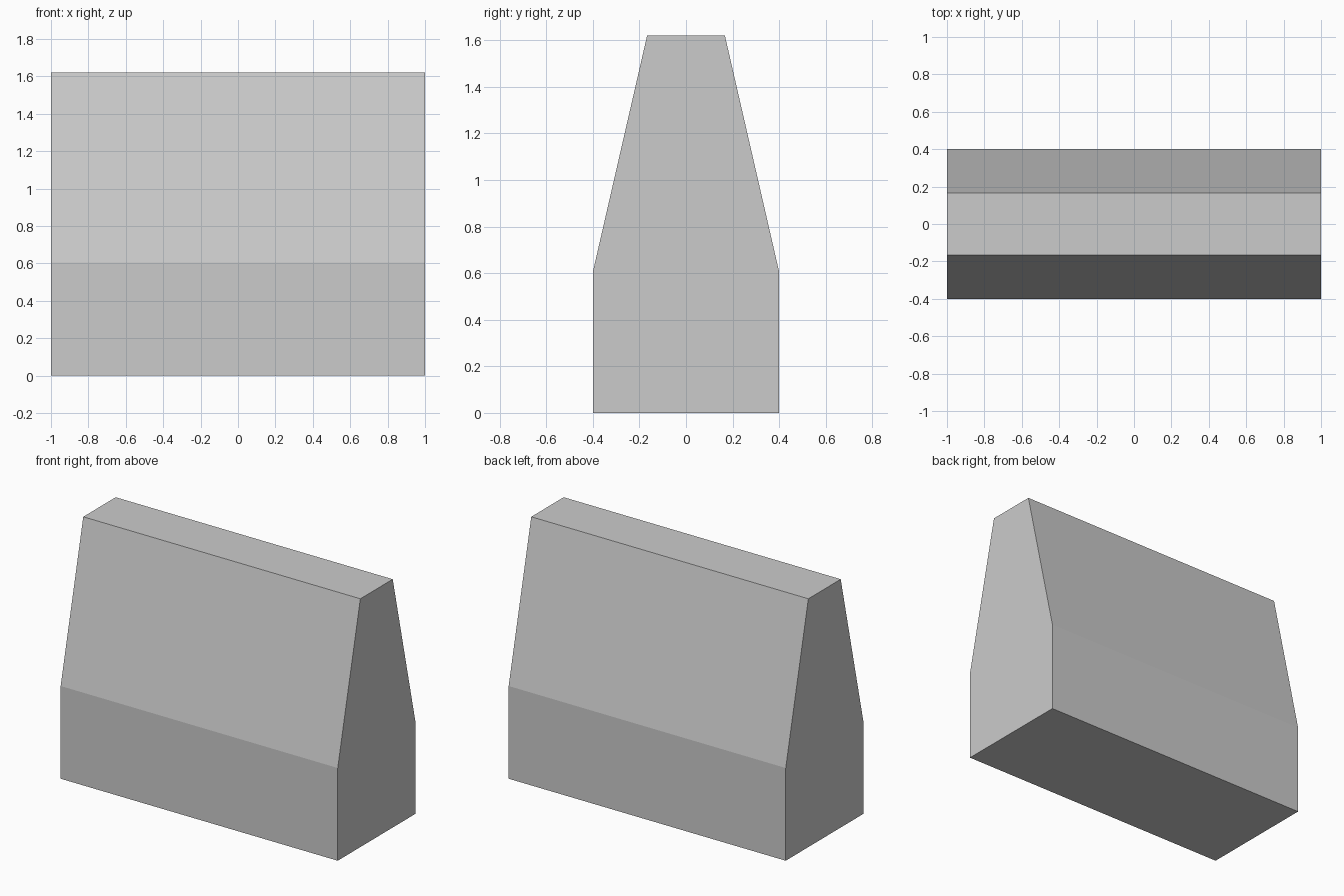
import bpy, bmesh

if "Cube" in bpy.data.objects:
    bpy.data.objects.remove(bpy.data.objects["Cube"])

# Half cross-section (y, z), mirrored to form the tapered barrier profile
half = [(0.40, 0.0), (0.40, 0.605), (0.167, 1.62)]
profile = half + [(-y, z) for y, z in reversed(half)]

# Extrude the profile along x
bm = bmesh.new()
end = bm.faces.new([bm.verts.new((-1, y, z)) for y, z in profile])
ext = bmesh.ops.extrude_face_region(bm, geom=[end], use_keep_orig=True)
verts = [g for g in ext["geom"] if isinstance(g, bmesh.types.BMVert)]
bmesh.ops.translate(bm, verts=verts, vec=(2, 0, 0))
bmesh.ops.recalc_face_normals(bm, faces=bm.faces)

mesh = bpy.data.meshes.new("barrier_block")
bm.to_mesh(mesh)
bm.free()
bpy.context.collection.objects.link(bpy.data.objects.new("barrier_block", mesh))
